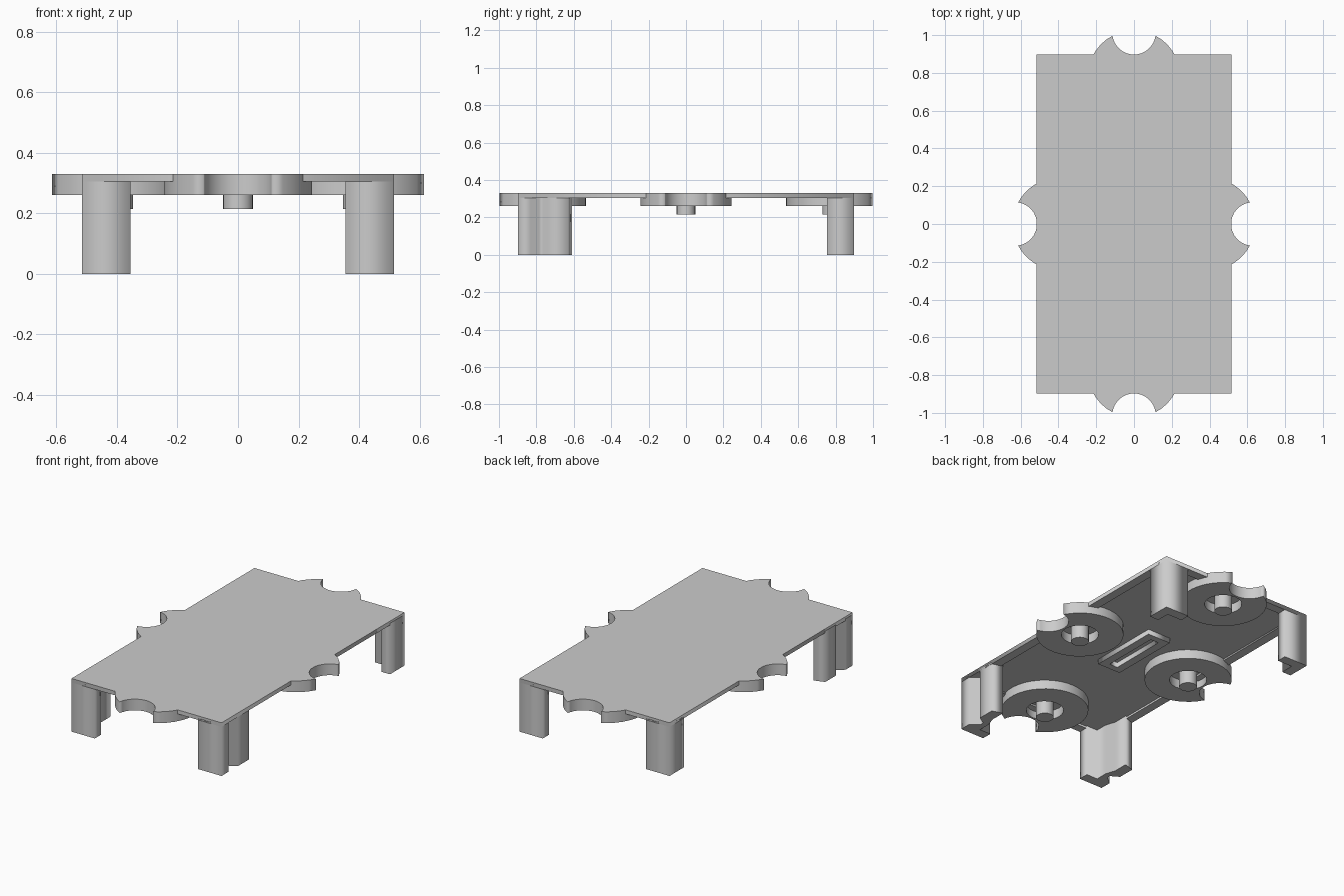
import bpy
from math import pi, cos, sin, atan2, sqrt

cube = bpy.data.objects.get("Cube")
if cube:
    bpy.data.objects.remove(cube, do_unlink=True)

HX, HY = 0.515, 0.897            # half size of the top plate
TOP, RIM, PANEL = 0.33, 0.305, 0.316   # plate top, rim underside, panel underside


def slab(name, loops, z0, z1):
    """Extrude flat outlines upwards; inner loops become holes."""
    curve = bpy.data.curves.new(name, 'CURVE')
    curve.dimensions = '2D'
    curve.fill_mode = 'BOTH'
    curve.extrude = (z1 - z0) / 2
    for loop in loops:
        spline = curve.splines.new('POLY')
        spline.points.add(len(loop) - 1)
        for point, (x, y) in zip(spline.points, loop):
            point.co = (x, y, 0, 1)
        spline.use_cyclic_u = True
    obj = bpy.data.objects.new(name, curve)
    obj.location.z = (z0 + z1) / 2
    bpy.context.collection.objects.link(obj)
    bpy.ops.object.select_all(action='DESELECT')
    obj.select_set(True)
    bpy.context.view_layer.objects.active = obj
    bpy.ops.object.convert(target='MESH')
    return bpy.context.object


def rect(hx, hy):
    return [(-hx, -hy), (hx, -hy), (hx, hy), (-hx, hy)]


def arc(cx, r, a0, a1, n):
    return [(cx + r * cos(a0 + (a1 - a0) * i / n), r * sin(a0 + (a1 - a0) * i / n))
            for i in range(n + 1)]


def circle(r, n):
    return arc(0, r, 0, 2 * pi, n)[:-1]


def place(points, angle, dist):
    """Move outline outwards by dist, then turn it about the centre."""
    c, s = cos(angle), sin(angle)
    return [((x + dist) * c - y * s, (x + dist) * s + y * c) for x, y in points]


# Top plate with a shallow rim underneath
slab("top_plate", [rect(HX, HY)], PANEL, TOP)
slab("plate_rim", [rect(HX, HY), rect(HX - 0.055, HY - 0.055)], RIM, PANEL)

# Slotted block under the middle
slab("slotted_block", [rect(0.078, 0.22), rect(0.028, 0.18)], 0.285, PANEL)

# Round connector with a bite cut from its outer edge
R, BITE, OFF = 0.245, 0.115, 0.232
u = (R * R - BITE * BITE + OFF * OFF) / (2 * OFF)
v = sqrt(R * R - u * u)
a, b = atan2(v, u), atan2(v, u - OFF)
outline = arc(0, R, a, 2 * pi - a, 32) + arc(OFF, BITE, 2 * pi - b, b, 16)[1:-1]

sides = [("left", 0, 0.397), ("back", pi / 2, 0.78),
         ("right", pi, 0.397), ("front", 3 * pi / 2, 0.78)]
for side, angle, dist in sides:
    slab(side + "_connector_ring",
         [place(outline, angle, dist), place(circle(0.105, 24), angle, dist)], 0.26, TOP)
    slab(side + "_peg", [place(circle(0.05, 20), angle, dist)], 0.215, PANEL + 0.004)

# Corner legs: plain angles at the back, walls with notched posts at the front
IN = 0.355
back_leg = [(HX, HY), (IN, HY), (IN, HY - 0.06), (HX - 0.06, HY - 0.06),
            (HX - 0.06, 0.755), (HX, 0.755)]
front_leg = [(IN, -HY), (HX, -HY), (HX, -0.83), (0.465, -0.785), (0.465, -0.765),
             (HX, -0.735), (HX, -0.63), (0.45, -0.61), (0.45, -0.7),
             (0.43, -0.76), (0.43, -0.835), (IN, -0.835)]
for side, sx in (("left", 1), ("right", -1)):
    for end, profile in (("back", back_leg), ("front", front_leg)):
        slab(f"{end}_{side}_leg", [[(sx * x, y) for x, y in profile]], 0, PANEL)
